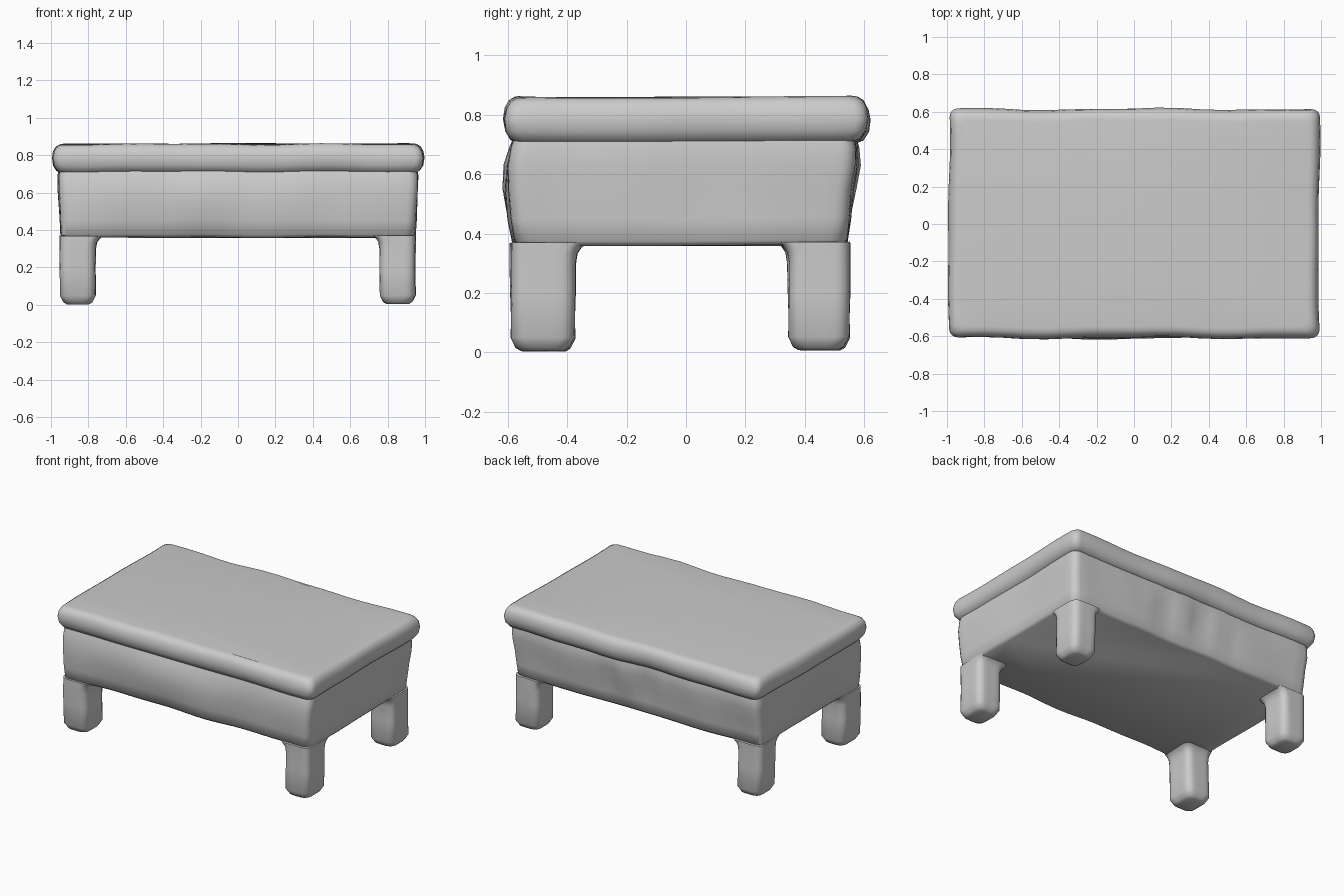
import bpy
import bmesh
from math import sin, cos, pi, radians
from mathutils import Vector

cube = bpy.data.objects.get("Cube")
if cube:
    bpy.data.objects.remove(cube, do_unlink=True)

clay = bpy.data.materials.new("grey clay")
clay.use_nodes = True
colour = (0.6, 0.6, 0.6, 1)
clay.diffuse_color = colour
shader = clay.node_tree.nodes["Principled BSDF"]
shader.inputs["Base Color"].default_value = colour
shader.inputs["Roughness"].default_value = 0.8


def ring(z, x0, x1, y0, y1, r, steps):
    """Rounded rectangle, with each straight side split into steps."""
    corners = [(x1 - r, y1 - r), (x0 + r, y1 - r), (x0 + r, y0 + r), (x1 - r, y0 + r)]
    arcs = []
    for i, (cx, cy) in enumerate(corners):
        angles = [(i + k / 4) * pi / 2 for k in range(5)]
        arcs.append([Vector((cx + r * cos(a), cy + r * sin(a), z)) for a in angles])
    points = []
    for i, arc in enumerate(arcs):
        points += arc
        following = arcs[(i + 1) % 4][0]
        points += [arc[-1].lerp(following, k / steps) for k in range(1, steps)]
    return points


def wobble(p, amount):
    """Hand-shaped unevenness."""
    x, y, z = p
    return p + amount * Vector((
        sin(5 * y + 7 * z) + 0.5 * sin(11 * y - 4 * z),
        sin(6 * x + 8 * z + 1) + 0.6 * sin(13 * x - 9 * z),
        0.5 * sin(7 * x + 4 * y) + 0.4 * sin(12 * x - 5 * y)))


def loft(name, sections, steps, amount):
    """Skin rounded sections from bottom to top and cap both ends."""
    bm = bmesh.new()
    rows = [[bm.verts.new(wobble(p, amount)) for p in ring(*s, steps)] for s in sections]
    for low, high in zip(rows, rows[1:]):
        for i in range(len(low)):
            j = (i + 1) % len(low)
            bm.faces.new((low[i], low[j], high[j], high[i]))
    bm.faces.new(rows[0][::-1])
    bm.faces.new(rows[-1])
    mesh = bpy.data.meshes.new(name)
    bm.to_mesh(mesh)
    bm.free()
    mesh.materials.append(clay)
    obj = bpy.data.objects.new(name, mesh)
    bpy.context.collection.objects.link(obj)
    bpy.ops.object.select_all(action="DESELECT")
    obj.select_set(True)
    bpy.context.view_layer.objects.active = obj
    bpy.ops.object.shade_smooth_by_angle(angle=radians(50))
    return obj


# Table top: slab with a rounded rim
top_profile = [(0.705, 0.05), (0.715, 0.025), (0.745, 0.006), (0.785, 0),
               (0.82, 0.006), (0.845, 0.02), (0.857, 0.04), (0.86, 0.06)]
loft("table_top", [(z, -0.99 + d, 0.99 - d, -0.61 + d, 0.615 - d, 0.045)
                   for z, d in top_profile], 16, 0.005)

# Apron: closed box, a little wider toward the top, bulging at the front
apron_profile = [(0.36, 0.93, -0.56, 0.52), (0.375, 0.945, -0.58, 0.54),
                 (0.45, 0.95, -0.59, 0.55), (0.55, 0.955, -0.595, 0.56),
                 (0.63, 0.96, -0.595, 0.575), (0.69, 0.96, -0.585, 0.575),
                 (0.74, 0.95, -0.57, 0.565)]
apron = loft("apron", [(z, -x, x, y0, y1, 0.05) for z, x, y0, y1 in apron_profile], 24, 0.004)

# Soft swell along the front and folds in the middle of the back
for v in apron.data.vertices:
    x, y, z = v.co
    if 0.4 < z < 0.72:
        height = sin((z - 0.4) / 0.32 * pi)
        if y < -0.5:
            v.co.y -= 0.018 * height * max(0, cos(1.7 * x + 0.3))
        elif y > 0.5 and abs(x) < 0.35:
            v.co.y += 0.014 * height * sin(22 * x)

# Legs: rounded posts with a small flare where they meet the apron
leg_profile = [(0.005, -0.035), (0.015, -0.018), (0.05, 0), (0.2, 0), (0.3, 0),
               (0.335, 0.006), (0.355, 0.02), (0.37, 0.04)]
for side, sx in (("left", 1), ("right", -1)):
    for end, sy, inner, outer in (("front", -1, 0.375, 0.59), ("back", 1, 0.345, 0.55)):
        sections = []
        for z, d in leg_profile:
            edge = min(d, 0)
            xs = sorted((sx * (0.76 - d), sx * (0.95 + edge)))
            ys = sorted((sy * (inner - d), sy * (outer + edge)))
            sections.append((z, *xs, *ys, 0.045))
        loft(f"{end}_{side}_leg", sections, 4, 0.003)
